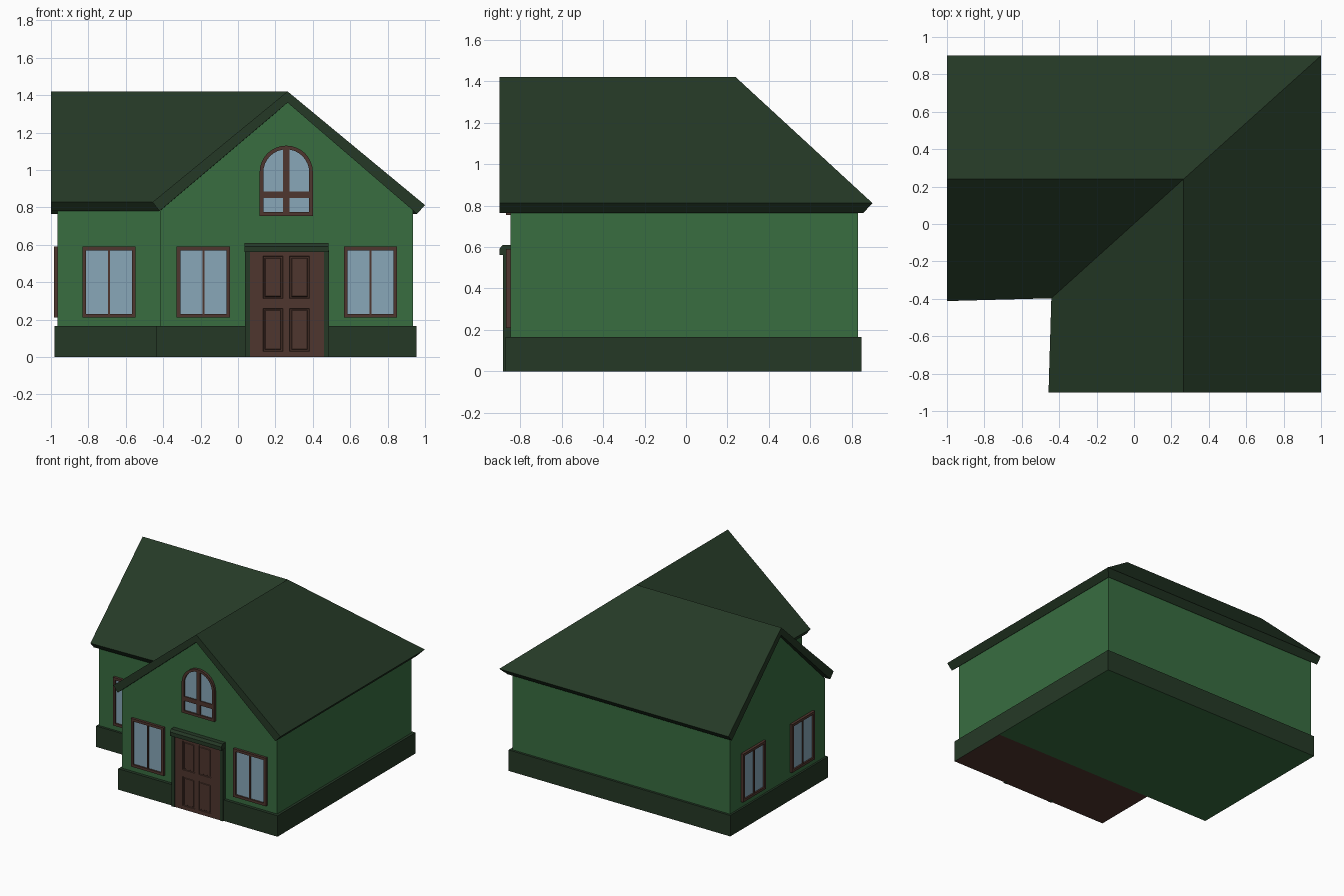
import bpy, bmesh, math
from mathutils import Matrix, Vector

if "Cube" in bpy.data.objects:
    bpy.data.objects.remove(bpy.data.objects["Cube"])


def material(name, rgb):
    lin = [((c / 255 + 0.055) / 1.055) ** 2.4 for c in rgb]
    m = bpy.data.materials.new(name)
    m.diffuse_color = (*lin, 1)
    m.use_nodes = True
    m.node_tree.nodes["Principled BSDF"].inputs["Base Color"].default_value = m.diffuse_color
    return m


WALL = material("wall green", (56, 109, 64))
DARK = material("dark roof green", (37, 57, 38))
WOOD = material("brown wood", (79, 54, 46))
GLASS = material("pale blue glass", (136, 167, 184))


def finish(name, bm, *mats, matrix=None):
    bmesh.ops.recalc_face_normals(bm, faces=bm.faces)
    me = bpy.data.meshes.new(name)
    bm.to_mesh(me)
    bm.free()
    for m in mats:
        me.materials.append(m)
    ob = bpy.data.objects.new(name, me)
    bpy.context.collection.objects.link(ob)
    if matrix:
        ob.matrix_world = matrix
    return ob


def loft(loops, caps=True):
    """Join closed loops of points in order; cap the ends, or close the ring."""
    bm = bmesh.new()
    rows = [[bm.verts.new(p) for p in lp] for lp in loops]
    n = len(rows[0])
    pairs = list(zip(rows, rows[1:]))
    if not caps:
        pairs.append((rows[-1], rows[0]))
    for a, b in pairs:
        for i in range(n):
            j = (i + 1) % n
            bm.faces.new((a[i], a[j], b[j], b[i]))
    if caps:
        bm.faces.new(rows[0])
        bm.faces.new(rows[-1])
    return bm


def box(name, x0, x1, y0, y1, z0, z1, mat, matrix=None):
    loops = [[(x0, y0, z), (x1, y0, z), (x1, y1, z), (x0, y1, z)] for z in (z0, z1)]
    return finish(name, loft(loops), mat, matrix=matrix)


def l_sweep(profile, front, left):
    """Sweep (x, y, z, splay) profile along the L plan with a mitred corner."""
    return loft([[(x - s, front, z) for x, y, z, s in profile],
                 [(x, y, z) for x, y, z, s in profile],
                 [(left, y - s, z) for x, y, z, s in profile]])


# Roof: chevron section, hip on the outer corner and valley on the inner one
finish("roof", l_sweep([(0.265, 0.24, 1.42, 0), (1.0, 0.90, 0.812, 0),
                        (0.957, 0.857, 0.765, 0), (0.265, 0.24, 1.36, 0),
                        (-0.405, -0.355, 0.78, 0.015), (-0.442, -0.397, 0.828, 0.015)],
                       -0.90, -1.0), DARK)

# Walls with gables
finish("walls", l_sweep([(0.265, 0.24, 1.36, 0), (0.935, 0.83, 0.785, 0),
                         (0.935, 0.83, 0.1, 0), (-0.418, -0.352, 0.1, 0),
                         (-0.418, -0.352, 0.785, 0)], -0.848, -0.965), WALL)

# Plinth: L plan, underside painted green for the back block, brown for the front
plan = [(-0.98, -0.37), (-0.435, -0.37), (-0.435, -0.872), (0.955, -0.872),
        (0.955, 0.848), (-0.98, 0.848)]
bm = loft([[(x, y, z) for x, y in plan] for z in (0, 0.165)])
bmesh.ops.bisect_plane(bm, geom=bm.verts[:] + bm.edges[:] + bm.faces[:],
                       plane_co=(0, -0.37, 0), plane_no=(0, 1, 0))
for f in bm.faces:
    c = f.calc_center_median()
    if c.z < 0.001:
        f.material_index = 2 if c.y < -0.37 else 1
finish("plinth", bm, DARK, WALL, WOOD)


def outline(w, z0, z1, arch, inset=0.0):
    """Rectangular or round-topped window outline as (x, z) points."""
    r = w / 2 - inset
    pts = [(-r, z0 + inset), (r, z0 + inset)]
    if not arch:
        return pts + [(r, z1 - inset), (-r, z1 - inset)]
    zc = z1 - w / 2
    return pts + [(r * math.cos(math.pi * i / 16), zc + r * math.sin(math.pi * i / 16))
                  for i in range(17)]


def window(name, matrix, w, z0, z1, arch, bars):
    def at(pts, d):
        return [(x, -d, z) for x, z in pts]
    out, inn = outline(w, z0, z1, arch), outline(w, z0, z1, arch, 0.02)
    finish(name + "_frame", loft([at(out, -0.005), at(out, 0.02), at(inn, 0.02),
                                  at(inn, -0.005)], caps=False), WOOD, matrix=matrix)
    finish(name + "_glass", loft([at(inn, 0), at(inn, 0.008)]), GLASS, matrix=matrix)
    for i, (a, b, c, d) in enumerate(bars):
        box(f"{name}_bar_{i}", a, b, -0.016, 0, c, d, WOOD, matrix)


# Casement windows on the front walls and the left gable
half_turn = Matrix.Rotation(-math.pi / 2, 4, 'Z')
spots = [Matrix.Translation((-0.69, -0.352, 0)),
         Matrix.Translation((-0.185, -0.848, 0)),
         Matrix.Translation((0.708, -0.848, 0)),
         Matrix.Translation((-0.965, 0.55, 0)) @ half_turn,
         Matrix.Translation((-0.965, -0.06, 0)) @ half_turn]
for i, spot in enumerate(spots):
    window(f"window_{i}", spot, 0.285, 0.21, 0.59, False, [(-0.006, 0.006, 0.23, 0.57)])

# Arched window in the front gable
window("arched_window", Matrix.Translation((0.258, -0.848, 0)), 0.285, 0.755, 1.13, True,
       [(-0.017, 0.017, 0.775, 1.112), (-0.124, 0.124, 0.85, 0.885)])

# Door: slab with four grooved, raised panels
xs = [0.06, 0.133, 0.24, 0.275, 0.382, 0.465]
zs = [0, 0.03, 0.26, 0.312, 0.54, 0.568]
bm = bmesh.new()
grid = [[bm.verts.new((x, -0.879, z)) for x in xs] for z in zs]
panels = []
for r in range(5):
    for c in range(5):
        f = bm.faces.new((grid[r][c], grid[r][c + 1], grid[r + 1][c + 1], grid[r + 1][c]))
        if r in (1, 3) and c in (1, 3):
            panels.append(f)
rim = [e for e in bm.edges if e.is_boundary]
new = bmesh.ops.extrude_edge_only(bm, edges=rim)["geom"]
for v in new:
    if isinstance(v, bmesh.types.BMVert):
        v.co.y = -0.845
bm.normal_update()
bmesh.ops.inset_individual(bm, faces=panels, thickness=0.004, depth=-0.005)
bmesh.ops.inset_individual(bm, faces=panels, thickness=0.010, depth=0.0)
bmesh.ops.inset_individual(bm, faces=panels, thickness=0.004, depth=0.004)
finish("door", bm, WOOD)

# Door surround: two posts and a chamfered lintel
for side, x in (("left", 0.038), ("right", 0.46)):
    box(f"door_post_{side}", x, x + 0.026, -0.883, -0.845, 0, 0.57, DARK)
section = [(-0.845, 0.562), (-0.90, 0.562), (-0.90, 0.592), (-0.885, 0.61), (-0.845, 0.61)]
finish("door_lintel", loft([[(x, y, z) for y, z in section] for x in (0.035, 0.485)]), DARK)
